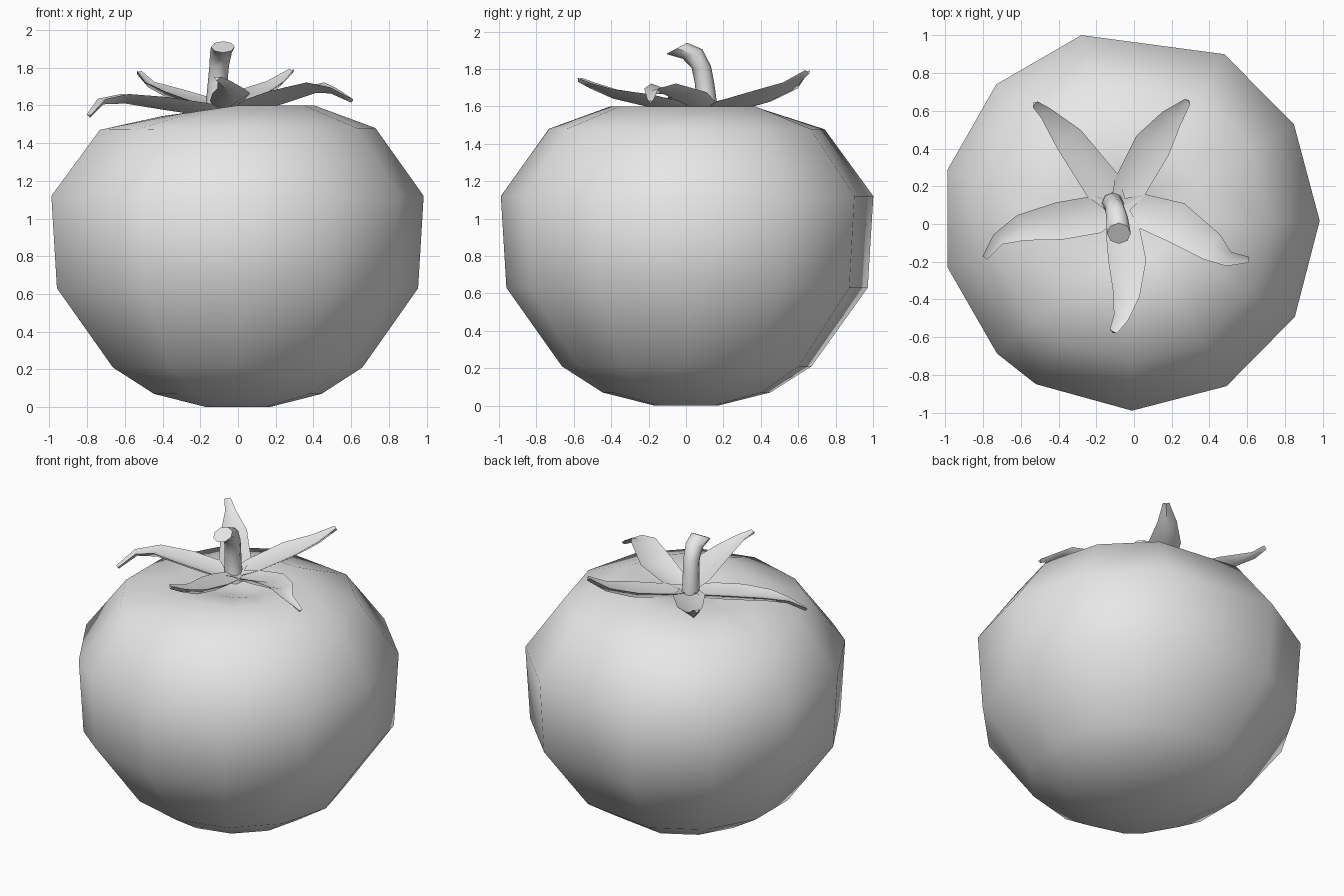
import bpy, bmesh
from math import sin, cos, radians, pi
from mathutils import Vector

if "Cube" in bpy.data.objects:
    bpy.data.objects.remove(bpy.data.objects["Cube"])

grey = bpy.data.materials.new("plain grey")
grey.use_nodes = True
grey.diffuse_color = (0.8, 0.8, 0.8, 1)
grey.node_tree.nodes["Principled BSDF"].inputs["Base Color"].default_value = (0.8, 0.8, 0.8, 1)


def loft(name, rings, smooth_angle):
    """Skin closed rings of points and fan both ends shut."""
    bm = bmesh.new()
    loops = [[bm.verts.new(p) for p in ring] for ring in rings]
    n = len(loops[0])
    for a, b in zip(loops, loops[1:]):
        for i in range(n):
            j = (i + 1) % n
            bm.faces.new((a[i], a[j], b[j], b[i]))
    for loop in (loops[0], loops[-1]):
        mid = bm.verts.new(sum((v.co for v in loop), Vector()) / n)
        for i in range(n):
            bm.faces.new((loop[i], loop[(i + 1) % n], mid))
    bmesh.ops.recalc_face_normals(bm, faces=bm.faces)
    mesh = bpy.data.meshes.new(name)
    bm.to_mesh(mesh)
    bm.free()
    mesh.materials.append(grey)
    obj = bpy.data.objects.new(name, mesh)
    bpy.context.collection.objects.link(obj)
    bpy.ops.object.select_all(action='DESELECT')
    obj.select_set(True)
    bpy.context.view_layer.objects.active = obj
    bpy.ops.object.shade_smooth_by_angle(angle=radians(smooth_angle))
    return obj


# Fruit body: twelve uneven columns, squashed globe with a dimpled top
columns = [(1, .985), (32, 1), (62, 1.02), (105.6, 1.04), (134.6, 1.04), (163.7, 1.03),
           (193, 1.016), (223.4, 1), (238.5, .996), (269.4, .99), (299.7, .99), (330, .985)]
# height, radius, lowering on the left side
profile = [(0, .17, 0), (.07, .45, 0), (.21, .67, 0), (.63, .97, 0), (1.12, 1, 0),
           (1.48, .74, .01), (1.6, .41, .06), (1.57, .2, .03), (1.53, .07, 0)]
body = []
for z, r, drop in profile:
    ring = []
    for deg, k in columns:
        a = radians(deg)
        ring.append(Vector((r * k * cos(a), r * k * sin(a), z - drop * max(0, -cos(a)))))
    body.append(ring)
loft("fruit_body", body, 80)

# Sepals: centre line points (x, y, z, half width) running out from the hub
hub = (-.08, .08, 1.59, .05)
sepals = {
    "back_right_sepal": [(-.17, .21, 1.61, .1), (-.345, .45, 1.67, .08), (-.47, .59, 1.72, .035), (-.525, .635, 1.78, .02)],
    "back_left_sepal": [(-.02, .2, 1.61, .09), (.1, .42, 1.67, .1), (.2, .56, 1.72, .06), (.285, .65, 1.79, .02)],
    "left_sepal": [(.04, .07, 1.61, .09), (.22, .01, 1.66, .11), (.41, -.12, 1.71, .08), (.5, -.185, 1.69, .04), (.61, -.19, 1.63, .015)],
    "front_sepal": [(-.06, -.03, 1.61, .09), (-.035, -.2, 1.65, .1), (-.04, -.38, 1.68, .07), (-.07, -.5, 1.72, .04), (-.11, -.57, 1.75, .022)],
    "right_sepal": [(-.2, .05, 1.6, .1), (-.4, .015, 1.63, .1), (-.6, -.02, 1.65, .07), (-.72, -.08, 1.63, .035), (-.79, -.18, 1.55, .015)],
}
for name, line in sepals.items():
    path = [hub] + line
    rings = []
    for i, (x, y, z, w) in enumerate(path):
        p = Vector((x, y, z))
        before, after = path[max(i - 1, 0)], path[min(i + 1, len(path) - 1)]
        along = (Vector(after[:3]) - Vector(before[:3])).normalized()
        side = along.cross(Vector((0, 0, 1))).normalized()
        up = side.cross(along)
        # folded leaf section: raised rims, shallow crease, thin keel
        rings.append([p + side * w + up * w * .15, p - up * w * .15,
                      p - side * w + up * w * .15, p - up * (.012 + w * .4)])
    loft(name, rings, 75)

# Stem: rises from the hub and hooks forward (x, y, z, radius, ring tilt)
stem_line = [(-.1, .11, 1.52, .065, 0), (-.115, .11, 1.62, .055, 0), (-.108, .1, 1.72, .052, 0),
             (-.1, .082, 1.81, .052, .1), (-.09, .035, 1.88, .058, .45), (-.08, -.05, 1.91, .063, .5)]
stem = []
for x, y, z, r, tilt in stem_line:
    ring = []
    for i in range(8):
        a = 2 * pi * i / 8
        ring.append(Vector((x + r * cos(a), y + r * sin(a) * cos(tilt), z + r * sin(a) * sin(tilt))))
    stem.append(ring)
loft("stem", stem, 50)
